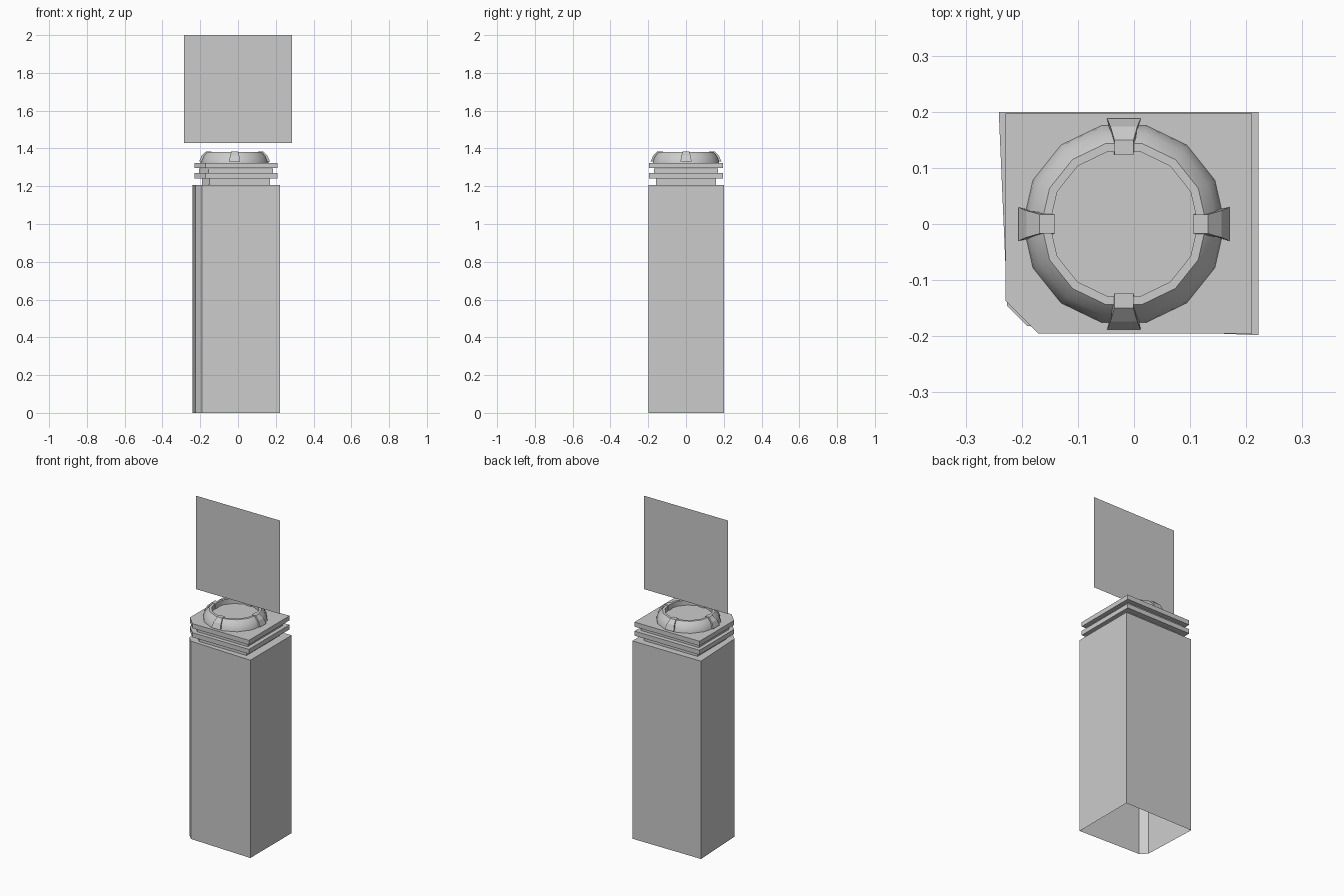
import bpy, bmesh, math
from mathutils import Matrix

if "Cube" in bpy.data.objects:
    bpy.data.objects.remove(bpy.data.objects["Cube"])

CX = -0.018   # ring centre in x


def finish(name, bm, smooth=False):
    me = bpy.data.meshes.new(name)
    bmesh.ops.recalc_face_normals(bm, faces=bm.faces)
    bm.to_mesh(me)
    bm.free()
    ob = bpy.data.objects.new(name, me)
    bpy.context.collection.objects.link(ob)
    if smooth:
        bpy.ops.object.select_all(action='DESELECT')
        ob.select_set(True)
        bpy.context.view_layer.objects.active = ob
        bpy.ops.object.shade_smooth_by_angle(angle=math.radians(30))
    return ob


def prism(name, outline, z0, z1, bottom=True):
    bm = bmesh.new()
    lo = [bm.verts.new((x, y, z0)) for x, y in outline]
    hi = [bm.verts.new((x, y, z1)) for x, y in outline]
    n = len(outline)
    for i in range(n):
        j = (i + 1) % n
        bm.faces.new((lo[i], lo[j], hi[j], hi[i]))
    bm.faces.new(hi)
    if bottom:
        bm.faces.new(lo[::-1])
    return finish(name, bm)


def cut_rect(x0, x1, y0, y1, cut):
    # rectangle with its front left corner cut off
    return [(x1, y0), (x1, y1), (x0, y1), (x0, y0 + cut), (x0 + cut, y0)]


# Pillar body, open underneath
prism("pillar_body", [(0.222, -0.198), (0.222, 0.2), (-0.241, 0.2),
                      (-0.226, -0.146), (-0.19, -0.182)], 0, 1.207, bottom=False)

# Stacked necks and slabs
prism("lower_neck", cut_rect(-0.19, 0.17, -0.16, 0.16, 0.04), 1.207, 1.241)
prism("upper_neck", cut_rect(-0.206, 0.185, -0.17, 0.17, 0.05), 1.268, 1.294)
for label, z in (("lower_slab", 1.241), ("upper_slab", 1.296)):
    prism(label, cut_rect(-0.229, 0.21, -0.195, 0.197, 0.058), z, z + 0.028)

# Button ring: 14-sided domed rim with a sunken floor
N = 14
profile = [(0.18, 1.324), (0.178, 1.336), (0.166, 1.362), (0.147, 1.382),
           (0.132, 1.382), (0.132, 1.352)]
bm = bmesh.new()
rings = [[bm.verts.new((CX + r * math.cos(2 * math.pi * i / N),
                        r * math.sin(2 * math.pi * i / N), z)) for i in range(N)]
         for r, z in profile]
for a, b in zip(rings, rings[1:]):
    for i in range(N):
        j = (i + 1) % N
        bm.faces.new((a[i], a[j], b[j], b[i]))
bm.faces.new(rings[-1])
finish("button_ring", bm, smooth=True)

# Four clamps over the ring: (radius, z, half width)
clamp = [(0.188, 1.33, 0.03), (0.174, 1.362, 0.024), (0.15, 1.385, 0.017),
         (0.123, 1.385, 0.017), (0.123, 1.352, 0.017), (0.15, 1.33, 0.02)]
for k in range(4):
    bm = bmesh.new()
    sides = [[bm.verts.new((r, s * w, z)) for r, z, w in clamp] for s in (-1, 1)]
    n = len(clamp)
    for i in range(n):
        j = (i + 1) % n
        bm.faces.new((sides[0][i], sides[0][j], sides[1][j], sides[1][i]))
    bm.faces.new(sides[0])
    bm.faces.new(sides[1][::-1])
    bm.transform(Matrix.Translation((CX, 0, 0)) @ Matrix.Rotation(k * math.pi / 2, 4, 'Z'))
    finish(f"ring_clamp_{k + 1}", bm)

# Flat floating sign panel
bm = bmesh.new()
bm.faces.new([bm.verts.new((x, 0, z)) for x, z in
              ((-0.285, 1.43), (0.285, 1.43), (0.285, 2.0), (-0.285, 2.0))])
finish("floating_panel", bm)
